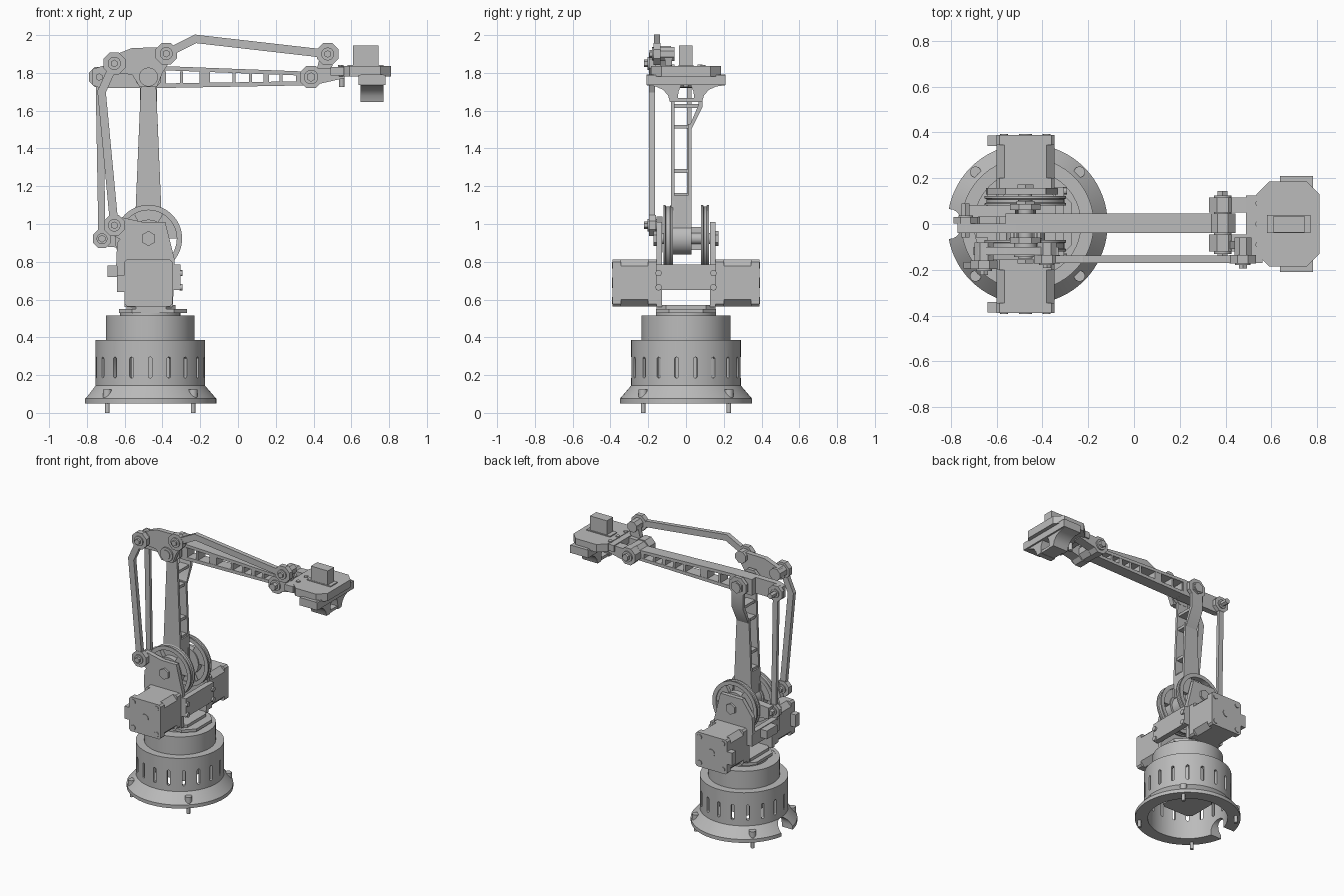
import bpy, bmesh
from math import sin, cos, pi, radians, hypot

old = bpy.data.objects.get("Cube")
if old:
    bpy.data.objects.remove(old)

grey = bpy.data.materials.new("plain grey")
grey.use_nodes = True
grey.diffuse_color = (0.5, 0.5, 0.5, 1)
grey.node_tree.nodes["Principled BSDF"].inputs["Base Color"].default_value = (0.5, 0.5, 0.5, 1)
parts = []


def finish(name, bm):
    bmesh.ops.recalc_face_normals(bm, faces=bm.faces)
    mesh = bpy.data.meshes.new(name)
    bm.to_mesh(mesh)
    bm.free()
    mesh.materials.append(grey)
    ob = bpy.data.objects.new(name, mesh)
    bpy.context.collection.objects.link(ob)
    parts.append(ob)
    return ob


def add_prism(bm, pts, axis, a, b):
    place = {"x": lambda u, v, t: (t, u, v), "y": lambda u, v, t: (u, t, v), "z": lambda u, v, t: (u, v, t)}[axis]
    lo, hi = [[bm.verts.new(place(u, v, t)) for u, v in pts] for t in (a, b)]
    bm.faces.new(lo)
    bm.faces.new(hi)
    for i in range(len(pts)):
        j = (i + 1) % len(pts)
        bm.faces.new((lo[i], lo[j], hi[j], hi[i]))


def prism(name, pts, axis, a, b):
    bm = bmesh.new()
    add_prism(bm, pts, axis, a, b)
    return finish(name, bm)


def box(name, x0, x1, y0, y1, z0, z1):
    return prism(name, [(x0, y0), (x1, y0), (x1, y1), (x0, y1)], "z", z0, z1)


def ngon(c, r, n, turn=0.5):
    return [(c[0] + r * cos(2 * pi * (i + turn) / n), c[1] + r * sin(2 * pi * (i + turn) / n)) for i in range(n)]


def disc(name, c, r, a, b, n=32, axis="y"):
    return prism(name, ngon(c, r, n), axis, a, b)


def chamfered(c, w, h, k):
    x, y = c
    return [(x + sx * u, y + sy * v) for sx, sy, u, v in (
        (1, 1, w, h - k), (1, 1, w - k, h), (-1, 1, w - k, h), (-1, 1, w, h - k),
        (-1, -1, w, h - k), (-1, -1, w - k, h), (1, -1, w - k, h), (1, -1, w, h - k))]


def lathe(name, loop, c, axis, n=72):
    """Turn a closed (radius, height) loop about a line along the axis."""
    bm = bmesh.new()
    rings = []
    for i in range(n):
        a = 2 * pi * i / n
        ring = []
        for r, t in loop:
            u, v = c[0] + r * cos(a), c[1] + r * sin(a)
            ring.append(bm.verts.new((u, v, t) if axis == "z" else (u, t, v)))
        rings.append(ring)
    for i in range(n):
        p, q = rings[i], rings[(i + 1) % n]
        for j in range(len(loop)):
            k = (j + 1) % len(loop)
            bm.faces.new((p[j], p[k], q[k], q[j]))
    return finish(name, bm)


def bar(name, p, q, w0, w1, y0, y1):
    """Tapered flat bar in the xz plane."""
    dx, dz = q[0] - p[0], q[1] - p[1]
    d = hypot(dx, dz)
    nx, nz = -dz / d, dx / d
    return prism(name, [(e[0] + s * nx * w, e[1] + s * nz * w) for e, w, s in
                        ((p, w0, -1), (q, w1, -1), (q, w1, 1), (p, w0, 1))], "y", y0, y1)


def knuckle(name, c, r, y0, y1, out=0.03):
    disc(name, c, r, y0, y1, 8)
    disc(name + "_washer", c, r * 0.55, y0 - 0.008, y1 + 0.008, 24)
    disc(name + "_bolt", c, 0.02, y0 - out, y1 + out, 6)


CX = -0.465
SHOULDER, ELBOW, WRIST = (-0.474, 0.923), (-0.474, 1.778), (0.387, 1.778)
CRANK, TAIL = (-0.72, 0.922), (-0.735, 1.778)
ANCHOR, LINK_BACK = (-0.655, 0.993), (-0.655, 1.85)
LINK_FRONT, HAND_TOP = (-0.38, 1.902), (0.475, 1.9)

# Base shell with vent slots and a cable arch
base = lathe("base_shell", [(0.265, 0.05), (0.35, 0.05), (0.35, 0.075), (0.29, 0.145), (0.29, 0.385),
                            (0.235, 0.385), (0.235, 0.515), (0.21, 0.515), (0.21, 0.36), (0.265, 0.36)], (CX, 0), "z")
bm = bmesh.new()
for i in range(18):
    before = set(bm.verts)
    slot = [(u, v + (0.285 if v > 0 else 0.195)) for u, v in ngon((0, 0), 0.0105, 12)]
    add_prism(bm, slot, "x", 0.24, 0.32)
    new = [v for v in bm.verts if v not in before]
    a = radians(20 * i + 10)
    for v in new:
        x, y, z = v.co
        v.co = (CX + x * cos(a) - y * sin(a), x * sin(a) + y * cos(a), z)
arch = [(0.065, 0), *[(0.065 * cos(pi * i / 12), 0.08 + 0.065 * sin(pi * i / 12)) for i in range(13)], (-0.065, 0)]
add_prism(bm, arch, "x", -0.9, -0.69)
cutter = finish("slot_cutter", bm)
cutter.hide_render = True
cut = base.modifiers.new("slots", "BOOLEAN")
cut.operation, cut.solver, cut.object = "DIFFERENCE", "EXACT", cutter
bpy.context.view_layer.objects.active = base
bpy.ops.object.modifier_apply(modifier=cut.name)
parts.remove(cutter)
bpy.data.objects.remove(cutter)
disc("base_cap", (CX, 0), 0.212, 0.49, 0.514, 64, "z")
prism("base_motor", chamfered((CX, 0), 0.125, 0.125, 0.025), "z", 0.16, 0.49)
for sx in (-1, 1):
    for sy in (-1, 1):
        c = (CX + sx * 0.227, sy * 0.227)
        disc("foot_pin", c, 0.012, 0, 0.1, 16, "z")
        disc("foot_bolt_head", c, 0.024, 0.07, 0.125, 16, "z")

# Turntable
disc("turntable_ring", (CX, 0), 0.16, 0.51, 0.532, 48, "z")
prism("turntable_plate", chamfered((-0.45, 0), 0.18, 0.16, 0.07), "z", 0.53, 0.55)
prism("turntable_step", chamfered((-0.46, 0), 0.13, 0.155, 0.05), "z", 0.55, 0.57)

# Both sides: motor, side plate, drive wheel
MC = (-0.474, 0.688)
for s, side in ((-1, "front"), (1, "back")):
    for label, k, a, b in (("flange", 0.012, 0.155, 0.2), ("body", 0.035, 0.2, 0.345), ("cap", 0.012, 0.345, 0.388)):
        prism(f"{side}_motor_{label}", chamfered(MC, 0.126, 0.124, k), "y", s * a, s * b)
    disc(f"{side}_motor_shaft", MC, 0.028, s * 0.38, s * 0.392, 24)
    for dx in (-0.093, 0.093):
        for dz in (-0.093, 0.093):
            disc(f"{side}_motor_screw", (MC[0] + dx, MC[1] + dz), 0.018, s * 0.38, s * 0.393, 12)
    box(f"{side}_motor_socket", -0.64, -0.59, *sorted((s * 0.34, s * 0.386)), 0.64, 0.73)
    prism(f"{side}_side_plate", [(-0.6, 0.56), (-0.6, 0.74), (-0.645, 0.78), (-0.64, 0.9), (-0.56, 1.01),
                                 (-0.385, 1.01), (-0.335, 0.81), (-0.345, 0.56)], "y", s * 0.128, s * 0.157)
    disc(f"{side}_shoulder_nut", SHOULDER, 0.04, s * 0.15, s * 0.172, 6)
    lo, hi = (-0.12, -0.07) if s < 0 else (0.08, 0.122)
    lathe(f"{side}_wheel_rim", [(0.15, lo), (0.178, lo), (0.178, lo + 0.01), (0.17, lo + 0.014),
                                (0.17, hi - 0.014), (0.178, hi - 0.01), (0.178, hi), (0.15, hi)], SHOULDER, "y")
    disc(f"{side}_wheel_hub", SHOULDER, 0.1, lo, hi, 48)
    for i in range(3):
        angles = [radians(120 * i + 120 + 10 * j) for j in range(7)]
        web = [(SHOULDER[0] + r * cos(a), SHOULDER[1] + r * sin(a))
               for r, run in ((0.155, angles), (0.09, angles[::-1])) for a in run]
        prism(f"{side}_wheel_web", web, "y", lo + 0.008, hi - 0.008)
disc("shoulder_axle", SHOULDER, 0.03, -0.15, 0.15, 24)

# Cross members between the side plates
box("front_cross_bar", -0.345, -0.305, -0.16, 0.16, 0.65, 0.785)
box("rear_cross_bar", -0.64, -0.6, -0.157, 0.157, 0.69, 0.785)
box("rear_cross_tab", -0.69, -0.64, -0.06, 0.06, 0.72, 0.78)
for y in (-0.145, 0.145):
    for z in (0.665, 0.74):
        disc("cross_bar_screw", (y, z), 0.017, -0.31, -0.293, 12, "x")

# Upper arm: two tapered walls joined by rungs
bar("upper_arm_front_wall", (-0.474, 0.98), (-0.474, 1.74), 0.072, 0.04, -0.08, -0.062)
bar("upper_arm_back_wall", (-0.474, 0.98), (-0.474, 1.53), 0.072, 0.049, 0.01, 0.028)
prism("upper_arm_flare", [(0.01, 1.5), (0.028, 1.5), (0.088, 1.62), (0.088, 1.74), (0.066, 1.74), (0.066, 1.63)],
      "x", -0.52, -0.428)
for a, b in ((-0.085, -0.06), (0.062, 0.088)):
    disc("upper_arm_head", ELBOW, 0.072, a, b, 8)
disc("upper_arm_foot", SHOULDER, 0.085, -0.08, 0.028, 32)
box("upper_arm_block", -0.54, -0.408, -0.075, 0.02, 0.98, 1.15)
for z, h, y in ((1.155, 0.055, 0.02), (1.28, 0.05, 0.02), (1.515, 0.04, 0.02), (1.625, 0.035, 0.07)):
    box("upper_arm_rung", -0.474 - h, -0.474 + h, -0.075, y, z - 0.01, z + 0.01)
disc("elbow_axle", ELBOW, 0.032, -0.15, 0.105, 24)
disc("elbow_nut", ELBOW, 0.045, 0.085, 0.1, 6)

# Forearm: tail, rails and ribs
prism("forearm_tail", [(-0.77, 1.735), (-0.73, 1.72), (-0.39, 1.72), (-0.39, 1.836), (-0.72, 1.836), (-0.77, 1.82)],
      "y", -0.04, 0.002)
box("forearm_elbow_block", -0.56, -0.39, -0.04, 0.045, 1.72, 1.836)
bar("forearm_top_rail", (-0.4, 1.825), (0.36, 1.796), 0.011, 0.011, -0.04, 0.045)
bar("forearm_bottom_rail", (-0.4, 1.732), (0.36, 1.745), 0.012, 0.011, -0.04, 0.045)
for x, w in ((-0.39, 0.01), (-0.3, 0.008), (-0.175, 0.028), (-0.02, 0.008), (0.065, 0.008),
             (0.15, 0.014), (0.228, 0.008), (0.32, 0.012)):
    box("forearm_rib", x - w, x + w, -0.038, 0.043, 1.735, 1.808)
disc("forearm_tip", WRIST, 0.06, -0.04, 0.045, 8)

# Straight push rod and its crank
bar("push_rod", CRANK, TAIL, 0.019, 0.019, 0.004, 0.028)
knuckle("push_rod_top", TAIL, 0.058, 0.002, 0.03, 0.06)
knuckle("push_rod_bottom", CRANK, 0.052, 0.002, 0.03, 0.04)
bar("crank_lever", CRANK, SHOULDER, 0.04, 0.06, 0.03, 0.082)

# Bent rod from the body to the elbow link
BEND = (-0.722, 1.7)
bar("body_lever", ANCHOR, SHOULDER, 0.05, 0.08, -0.157, -0.125)
bar("bent_rod_lower", ANCHOR, BEND, 0.022, 0.022, -0.195, -0.165)
bar("bent_rod_upper", BEND, LINK_BACK, 0.022, 0.022, -0.195, -0.165)
disc("bent_rod_corner", BEND, 0.023, -0.195, -0.165, 12)
knuckle("bent_rod_bottom", ANCHOR, 0.06, -0.197, -0.16, 0.025)
knuckle("bent_rod_top", LINK_BACK, 0.063, -0.197, -0.16, 0.025)

# Three-point elbow link
prism("elbow_link", [(-0.7, 1.82), (-0.68, 1.885), (-0.56, 1.932), (-0.4, 1.935), (-0.33, 1.91), (-0.4, 1.8),
                     (-0.43, 1.725), (-0.52, 1.725), (-0.56, 1.79), (-0.64, 1.8)], "y", -0.135, -0.1)
disc("elbow_link_boss", ELBOW, 0.05, -0.145, -0.085, 24)
for c in (LINK_BACK, LINK_FRONT):
    disc("elbow_link_pivot", c, 0.045, -0.165, -0.08, 8)

# Upper levelling rod
PEAK = (-0.225, 1.98)
bar("level_rod_rear", LINK_FRONT, PEAK, 0.022, 0.022, -0.17, -0.138)
bar("level_rod_front", PEAK, HAND_TOP, 0.022, 0.022, -0.17, -0.138)
disc("level_rod_corner", PEAK, 0.023, -0.17, -0.138, 12)
knuckle("level_rod_back_end", LINK_FRONT, 0.062, -0.172, -0.136, 0.02)
knuckle("level_rod_front_end", HAND_TOP, 0.062, -0.172, -0.136, 0.022)

# Wrist bracket
for a, b in ((-0.12, -0.045), (0.05, 0.115)):
    disc("wrist_cheek", WRIST, 0.064, a, b, 8)
    bar("wrist_arm", WRIST, (0.56, 1.8), 0.045, 0.028, a, b)
disc("wrist_axle", WRIST, 0.025, -0.16, 0.145, 6)
disc("wrist_washer", WRIST, 0.038, -0.13, 0.125, 24)
bar("wrist_riser", (0.45, 1.79), HAND_TOP, 0.04, 0.035, -0.11, -0.075)
disc("wrist_riser_pivot", HAND_TOP, 0.04, -0.135, -0.06, 8)
box("wrist_bridge", 0.49, 0.56, -0.17, 0.125, 1.785, 1.832)
disc("wrist_stud", (0.55, 0), 0.015, 1.725, 1.79, 12, "z")
for y in (-0.09, 0, 0.09):
    disc("hand_screw", (0.545, y), 0.015, 1.83, 1.842, 12, "z")

# Hand plate, gripper servo and jaw carrier
prism("hand_plate", chamfered((0.672, 0), 0.138, 0.185, 0.055), "z", 1.78, 1.836)
box("hand_servo", 0.61, 0.745, -0.037, 0.035, 1.83, 1.945)
box("hand_servo_base", 0.58, 0.77, -0.04, 0.04, 1.83, 1.843)
half = [(0.21, 1.792), (0.21, 1.735), (0.16, 1.728), (0.12, 1.71), (0.095, 1.68), (0.085, 1.645),
        (0.045, 1.645), (0.04, 1.7), (0.025, 1.735)]
prism("jaw_carrier", half + [(-y, z) for y, z in reversed(half)], "x", 0.648, 0.77)
prism("jaw_skirt", [(-0.21, 1.735), (0.21, 1.735), (0.21, 1.79), (-0.21, 1.79)], "x", 0.638, 0.782)
box("jaw_cross_bar", 0.655, 0.765, -0.05, 0.05, 1.647, 1.667)

# Smooth round surfaces, crisp edges
bpy.ops.object.select_all(action="DESELECT")
for ob in parts:
    ob.select_set(True)
bpy.context.view_layer.objects.active = base
bpy.ops.object.shade_smooth_by_angle(angle=radians(30))
